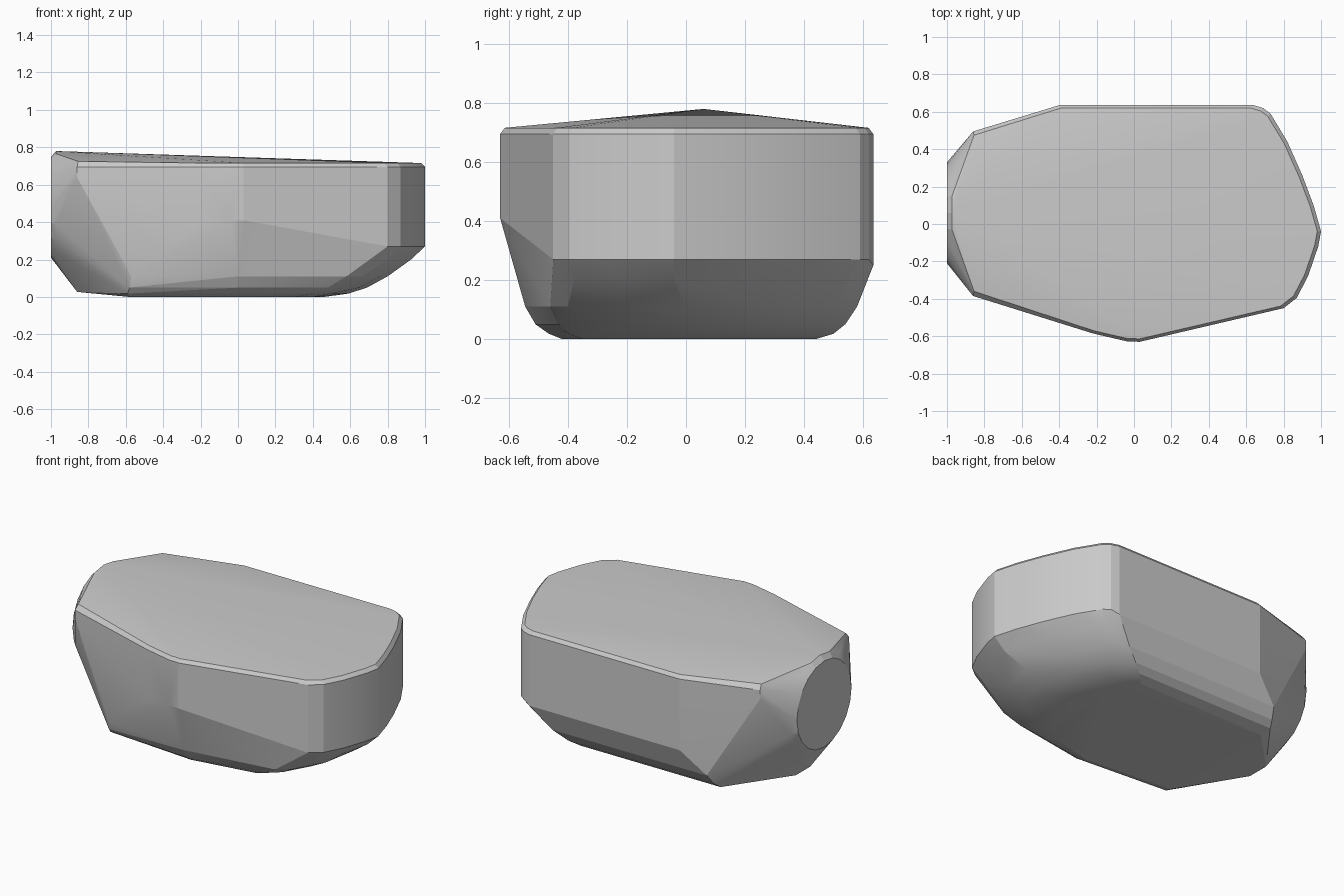
import bpy, bmesh
from math import sin, cos, pi

pts = []

def ring(z, outline):
    pts.extend((x, y, z) for x, y in outline)

# plan outline of the walls: back, right bow, front (anticlockwise from front view)
back = [(-0.40, 0.635), (0.64, 0.635)]
bow = [(0.69, 0.62), (0.73, 0.59), (0.82, 0.44), (0.90, 0.26), (0.96, 0.10),
       (1.0, -0.04), (0.985, -0.12), (0.93, -0.28), (0.87, -0.395), (0.80, -0.45)]
front = [(0.03, -0.63), (-0.04, -0.627), (-0.22, -0.585)]
ends = [(-0.86, -0.385), (-0.86, 0.495)]

# upper wall edge and slightly inset top face
ring(0.695, back + bow + front + ends)
ring(0.716, [(x * 0.98, y * 0.975) for x, y in back + bow + front])
ring(0.725, [(-0.855, -0.36), (-0.855, 0.475)])

# lower edge of the walls
ring(0.25, back)
ring(0.27, bow)
ring(0.41, front[:2])
ring(0.38, front[2:])
ring(0.64, ends)

# rounded underside, in shrinking rings
ring(0.20, [(-0.45, 0.615), (0.60, 0.61), (0.70, 0.55), (0.84, 0.25), (0.925, -0.04),
            (0.88, -0.22), (0.80, -0.38), (0.74, -0.43)])
ring(0.11, [(-0.55, 0.58), (0.52, 0.58), (0.62, 0.5), (0.74, 0.24), (0.80, 0.0),
            (0.76, -0.22), (0.66, -0.40), (0.58, -0.46), (0.0, -0.545), (-0.57, -0.47)])
ring(0.05, [(-0.57, 0.54), (0.44, 0.54), (0.55, 0.43), (0.65, 0.2), (0.69, 0.0),
            (0.65, -0.2), (0.56, -0.36), (0.48, -0.43), (0.0, -0.51), (-0.58, -0.45)])
ring(0.018, [(-0.59, 0.50), (0.38, 0.50), (0.5, 0.36), (0.59, 0.0), (0.5, -0.30),
             (0.40, -0.40), (0.0, -0.465), (-0.59, -0.42)])
ring(0.0, [(-0.58, 0.43), (0.32, 0.44), (0.42, 0.25), (0.46, 0.0), (0.40, -0.25),
           (0.30, -0.35), (0.0, -0.42), (-0.58, -0.37)])
ring(0.027, [(-0.86, 0.14), (-0.86, 0.0)])

# round flat end on the left with a bevelled rim
for x, r in ((-1.0, 0.27), (-0.972, 0.30)):
    for i in range(20):
        a = 2 * pi * i / 20
        pts.append((x, 0.06 + r * cos(a), 0.48 + r * sin(a)))

# body as the convex skin over all rings
bm = bmesh.new()
for p in pts:
    bm.verts.new(p)
res = bmesh.ops.convex_hull(bm, input=bm.verts[:])
bmesh.ops.delete(bm, geom=[v for v in bm.verts if not v.link_faces], context='VERTS')
bmesh.ops.recalc_face_normals(bm, faces=bm.faces[:])
mesh = bpy.data.meshes.new("boulder_body")
bm.to_mesh(mesh)
bm.free()
body = bpy.data.objects.new("boulder_body", mesh)
bpy.context.collection.objects.link(body)
bpy.context.view_layer.objects.active = body
body.select_set(True)
bpy.ops.object.shade_smooth_by_angle(angle=0.2)
